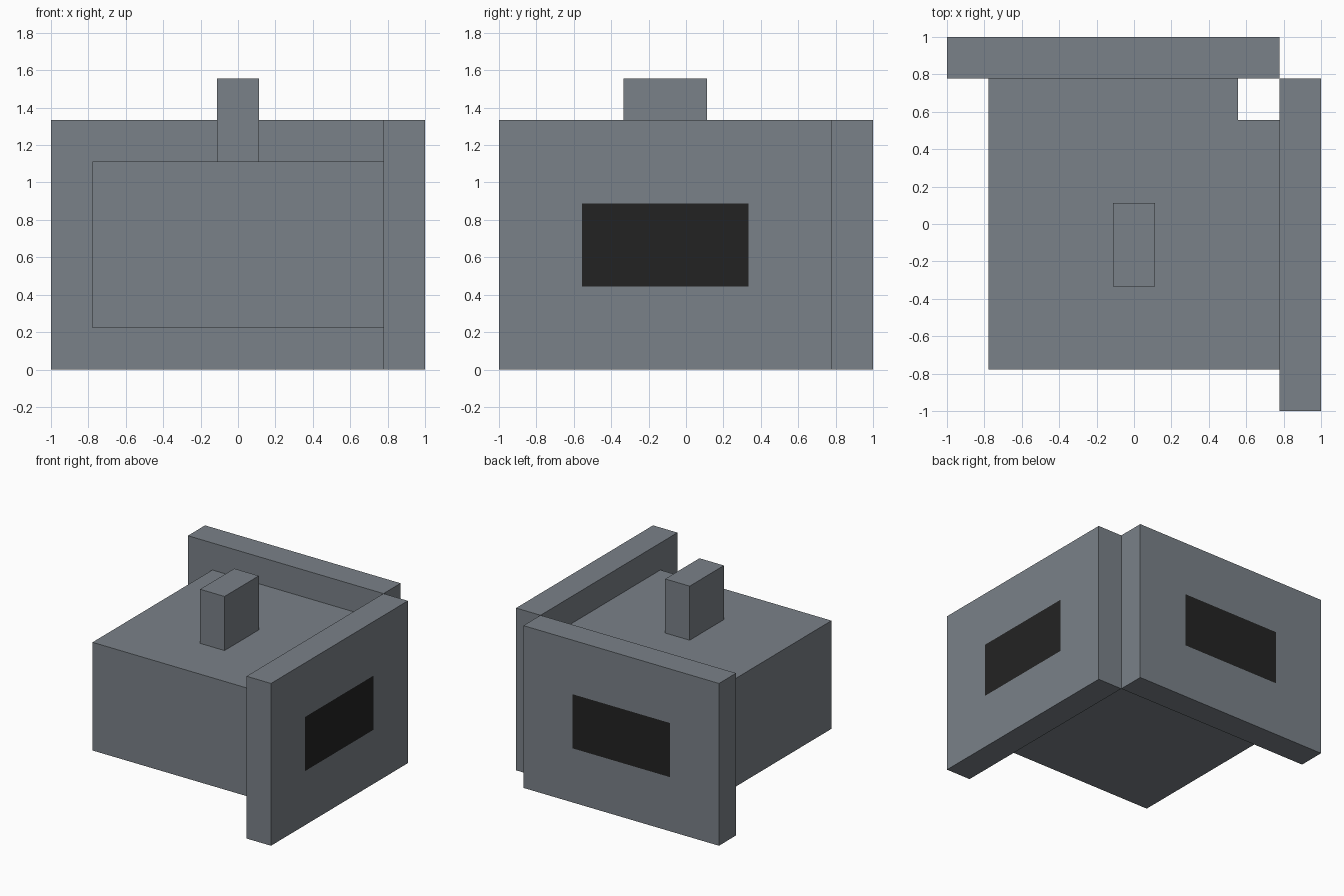
import bpy
import bmesh
from mathutils import Vector

U = 2 / 9  # base module: every size is a multiple of it

if "Cube" in bpy.data.objects:
    bpy.data.objects.remove(bpy.data.objects["Cube"], do_unlink=True)


def make_material(name, rgb):
    mat = bpy.data.materials.new(name)
    mat.use_nodes = True
    mat.diffuse_color = (*rgb, 1)
    mat.node_tree.nodes["Principled BSDF"].inputs["Base Color"].default_value = (*rgb, 1)
    return mat


GREY = make_material("slate grey", (0.195, 0.220, 0.247))
BLACK = make_material("window black", (0.0165, 0.0165, 0.0165))


def prism(name, outline, z0, z1, window_dir=None):
    """Extrude an outline (in modules); optionally inset a dark window on one side."""
    bm = bmesh.new()
    base = bm.faces.new([bm.verts.new((x * U, y * U, z0 * U)) for x, y in outline])
    top = bmesh.ops.extrude_face_region(bm, geom=[base])["geom"]
    bmesh.ops.translate(bm, vec=(0, 0, (z1 - z0) * U),
                        verts=[g for g in top if isinstance(g, bmesh.types.BMVert)])
    bmesh.ops.recalc_face_normals(bm, faces=bm.faces)
    if window_dir:
        face = max(bm.faces, key=lambda f: f.normal.dot(Vector(window_dir)))
        bmesh.ops.inset_region(bm, faces=[face], thickness=2 * U, use_even_offset=True)
        face.material_index = 1
    mesh = bpy.data.meshes.new(name)
    bm.to_mesh(mesh)
    bm.free()
    mesh.materials.append(GREY)
    if window_dir:
        mesh.materials.append(BLACK)
    obj = bpy.data.objects.new(name, mesh)
    bpy.context.collection.objects.link(obj)
    return obj


def rect(x0, x1, y0, y1):
    return [(x0, y0), (x1, y0), (x1, y1), (x0, y1)]


# Main block with one corner notched out between the panels
prism("body", [(-3.5, -3.5), (3.5, -3.5), (3.5, 2.5), (2.5, 2.5), (2.5, 3.5), (-3.5, 3.5)], 1, 5)

# Upright post on the top
prism("top_post", rect(-0.5, 0.5, -1.5, 0.5), 5, 7)

# Two outer panels, each with a flush dark window
prism("left_panel", rect(3.5, 4.5, -4.5, 3.5), 0, 6, (1, 0, 0))
prism("back_panel", rect(-4.5, 3.5, 3.5, 4.5), 0, 6, (0, 1, 0))
